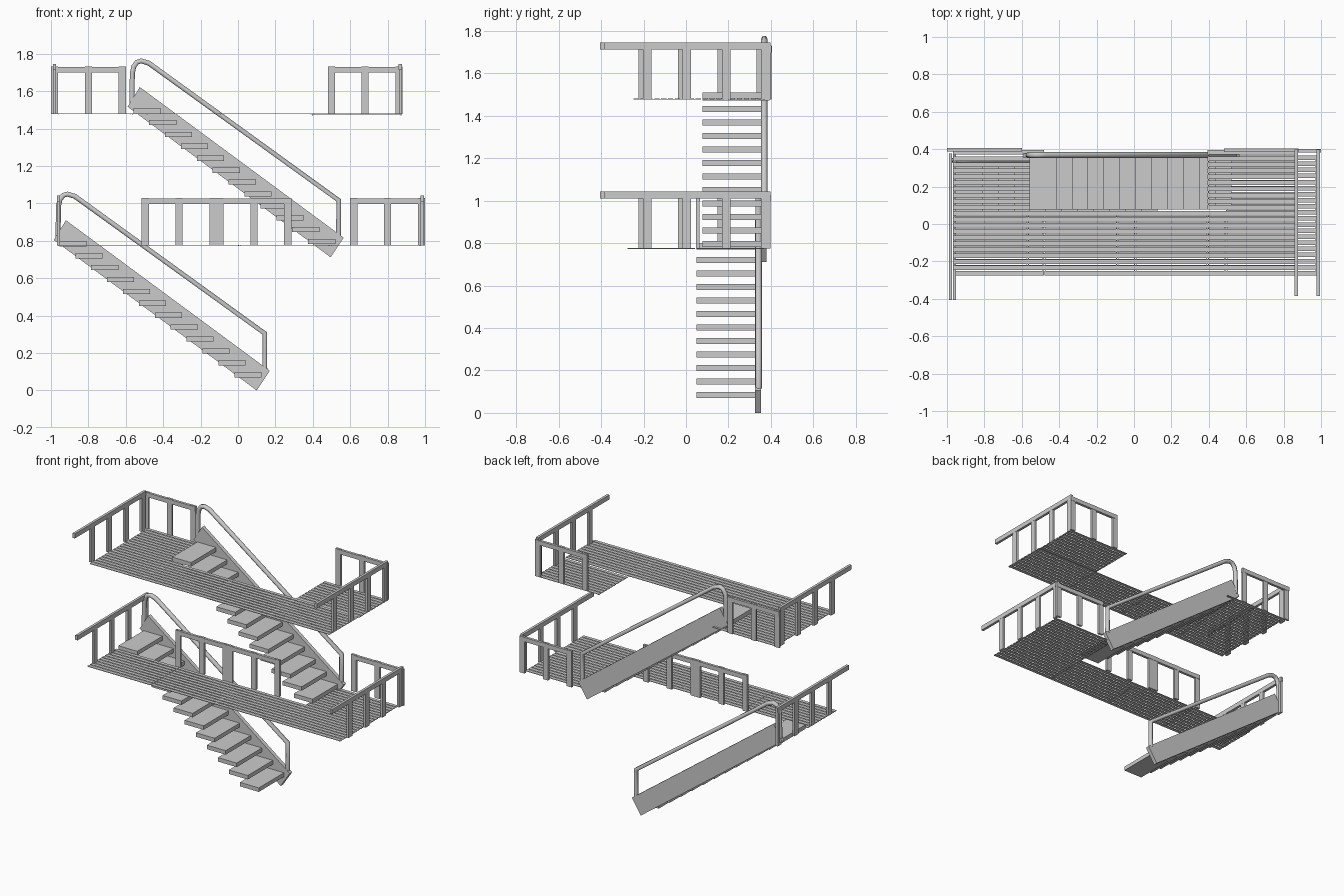
import bpy, bmesh, math
from mathutils import Matrix, Vector

if "Cube" in bpy.data.objects:
    bpy.data.objects.remove(bpy.data.objects["Cube"])


def make(name, boxes):
    """One mesh object from (x0,x1,y0,y1,z0,z1) boxes."""
    bm = bmesh.new()
    for x0, x1, y0, y1, z0, z1 in boxes:
        m = Matrix.Translation(((x0 + x1) / 2, (y0 + y1) / 2, (z0 + z1) / 2))
        m = m @ Matrix.Diagonal((x1 - x0, y1 - y0, z1 - z0, 1))
        bmesh.ops.create_cube(bm, size=1, matrix=m)
    me = bpy.data.meshes.new(name)
    bm.to_mesh(me)
    bm.free()
    ob = bpy.data.objects.new(name, me)
    bpy.context.collection.objects.link(ob)
    return ob


def stair(name, dx, dy, dz):
    # treads
    boxes = []
    for i in range(12):
        x, z = -0.955 + i * 0.085 + dx, 0.77 - i * 0.0636 + dz
        boxes.append((x, x + 0.145, 0.05 + dy, 0.328 + dy, z, z + 0.028))
    make(name + "_treads", boxes)
    # sloping side plate
    bm = bmesh.new()
    pts = [(-0.985, 0.805), (0.10, 0.0), (0.17, 0.105), (-0.92, 0.91)]
    f = bm.faces.new([bm.verts.new((x + dx, 0.326 + dy, z + dz)) for x, z in pts])
    r = bmesh.ops.extrude_face_region(bm, geom=[f])
    vs = [v for v in r["geom"] if isinstance(v, bmesh.types.BMVert)]
    bmesh.ops.translate(bm, verts=vs, vec=(0, 0.027, 0))
    bmesh.ops.recalc_face_normals(bm, faces=bm.faces)
    me = bpy.data.meshes.new(name + "_stringer")
    bm.to_mesh(me)
    bm.free()
    bpy.context.collection.objects.link(bpy.data.objects.new(name + "_stringer", me))
    # bent tube handrail
    path = [(-0.962, 0.82), (-0.96, 0.985), (-0.952, 1.02), (-0.935, 1.043),
            (-0.912, 1.05), (-0.872, 1.038), (0.143, 0.305), (0.143, 0.115)]
    cu = bpy.data.curves.new(name + "_handrail", 'CURVE')
    cu.dimensions = '3D'
    cu.bevel_depth = 0.0155
    cu.bevel_resolution = 1
    cu.use_fill_caps = True
    sp = cu.splines.new('POLY')
    sp.points.add(len(path) - 1)
    for p, (x, z) in zip(sp.points, path):
        p.co = (x + dx, 0.342 + dy, z + dz, 1)
    tmp = bpy.data.objects.new("tmp", cu)
    bpy.context.collection.objects.link(tmp)
    bpy.context.view_layer.update()
    me = bpy.data.meshes.new_from_object(
        tmp.evaluated_get(bpy.context.evaluated_depsgraph_get()))
    bpy.data.objects.remove(tmp)
    bpy.context.collection.objects.link(bpy.data.objects.new(name + "_handrail", me))


def grating(name, x0, x1, y0, rows, z):
    # thin slats with flat cross bars at both ends
    p = 0.0325
    boxes = [(x0, x1, y0 + i * p, y0 + i * p + 0.024, z, z + 0.004) for i in range(rows)]
    for x in (x0 + 0.004, x1 - 0.008):
        boxes.append((x, x + 0.004, y0, y0 + rows * p - 0.0085, z - 0.001, z + 0.003))
    make(name, boxes)


def panel(name, x0, y, z):
    # short rail along x: three posts and a top bar
    boxes = [(x0 + d, x0 + d + 0.038, y - 0.008, y + 0.007, z, z + 0.255)
             for d in (0, 0.181, 0.362)]
    boxes.append((x0, x0 + 0.4, y - 0.009, y + 0.009, z + 0.222, z + 0.252))
    make(name, boxes)


def side_rail(name, x, y0, z):
    # long rail along y: four posts and an overhanging top bar
    boxes = [(x - 0.008, x + 0.008, y0 + d, y0 + d + 0.041, z, z + 0.25)
             for d in (0.182, 0.368, 0.554, 0.738)]
    boxes.append((x - 0.009, x + 0.009, y0, y0 + 0.782, z + 0.236, z + 0.268))
    make(name, boxes)


# stairs
stair("lower_stair", 0, 0, 0)
stair("upper_stair", 0.395, 0.027, 0.712)

# lower platform: front walkway and right landing
ZL, ZU = 0.774, 1.477
for i, x in enumerate((-0.967, -0.478, 0.006, 0.492)):
    grating(f"lower_walkway_{i}", x, x + 0.487, -0.275, 10, ZL)
grating("lower_landing_right", 0.492, 0.979, 0.05, 10, ZL)

# upper platform: front walkway and landings at both ends
for i, (a, b) in enumerate(((-0.967, -0.57), (-0.57, -0.088), (-0.088, 0.392), (0.392, 0.877))):
    grating(f"upper_walkway_{i}", a, b, -0.247, 10, ZU)
grating("upper_landing_left", -0.967, -0.48, 0.078, 10, ZU)
grating("upper_landing_right", 0.392, 0.877, 0.078, 10, ZU - 0.005)

# railings
side_rail("lower_left_rail", -0.96, -0.405, ZL)
side_rail("lower_right_rail", 0.985, -0.385, ZL)
side_rail("upper_left_rail", -0.981, -0.405, ZU)
side_rail("upper_right_rail", 0.868, -0.385, ZU)
panel("lower_opening_rail_a", -0.515, 0.056, ZL)
panel("lower_opening_rail_b", -0.115, 0.056, ZL)
panel("lower_back_rail", 0.6, 0.392, ZL)
panel("upper_back_rail_left", -1.0, 0.396, ZU)
panel("upper_back_rail_right", 0.48, 0.394, ZU)
